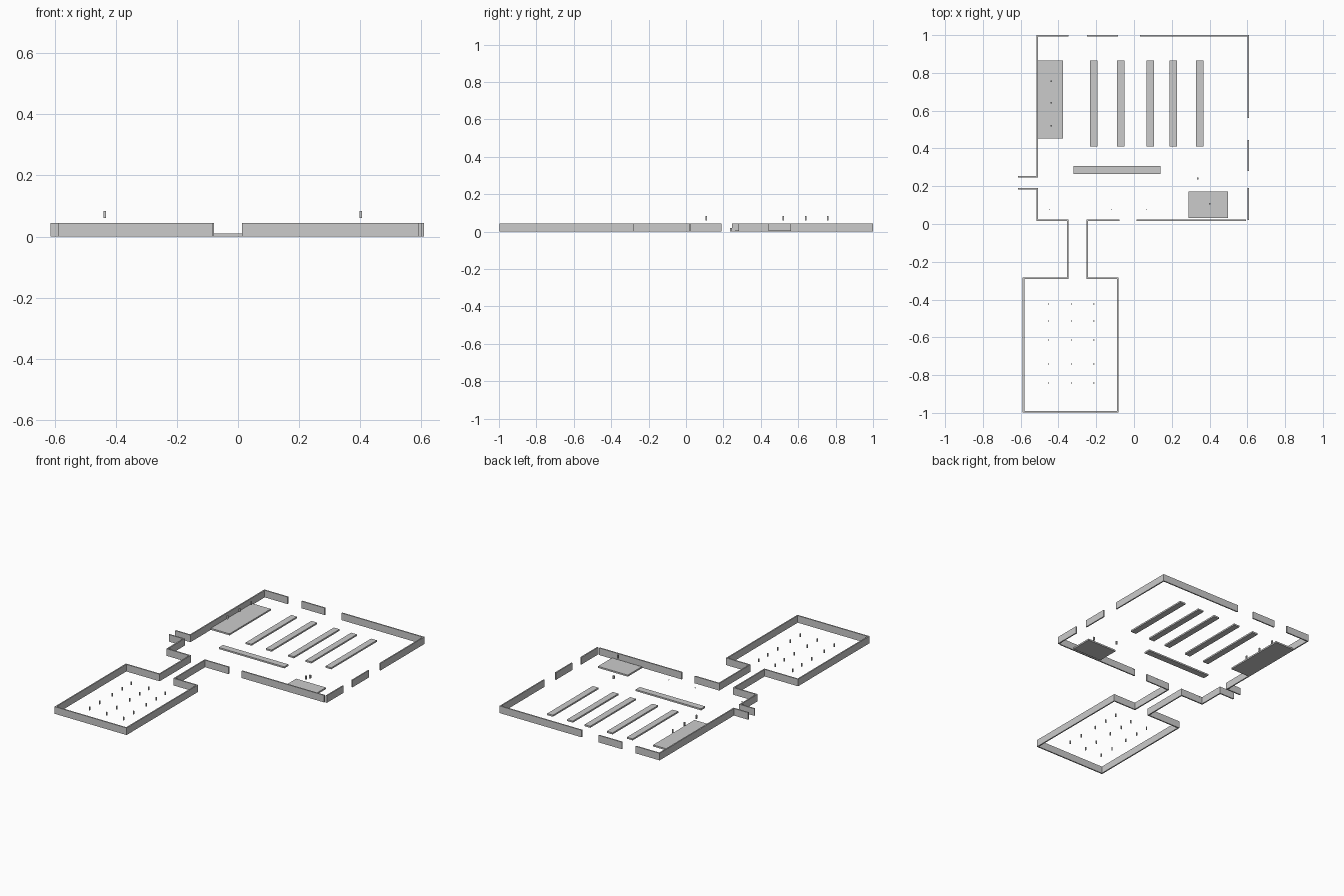
import bpy, bmesh
from mathutils import Matrix, Vector

if "Cube" in bpy.data.objects:
    bpy.data.objects.remove(bpy.data.objects["Cube"])


def boxes(name, items):
    """One object made of axis-aligned boxes: (x0, x1, y0, y1, z0, z1)."""
    bm = bmesh.new()
    for x0, x1, y0, y1, z0, z1 in items:
        m = Matrix.Translation(((x0 + x1) / 2, (y0 + y1) / 2, (z0 + z1) / 2))
        m = m @ Matrix.Diagonal((x1 - x0, y1 - y0, z1 - z0, 1))
        bmesh.ops.create_cube(bm, size=1, matrix=m)
    me = bpy.data.meshes.new(name)
    bm.to_mesh(me)
    bm.free()
    ob = bpy.data.objects.new(name, me)
    bpy.context.collection.objects.link(ob)
    return ob


WALL_H = 0.045
T = 0.008


def wall(name, pts):
    """Continuous wall with mitred corners following an open centre line."""
    P = [Vector(p) for p in pts]
    dirs = [(b - a).normalized() for a, b in zip(P, P[1:])]
    norms = [Vector((-d.y, d.x)) for d in dirs]
    bm = bmesh.new()
    rings = []
    for i, p in enumerate(P):
        if i == 0:
            o = norms[0]
        elif i == len(P) - 1:
            o = norms[-1]
        else:
            o = norms[i - 1] + norms[i]   # right-angle mitre
        a, b = p + o * T / 2, p - o * T / 2
        rings.append([bm.verts.new((q.x, q.y, z))
                      for q, z in ((a, 0), (b, 0), (b, WALL_H), (a, WALL_H))])
    for r, s in zip(rings, rings[1:]):
        for k in range(4):
            n = (k + 1) % 4
            bm.faces.new((r[k], r[n], s[n], s[k]))
    bm.faces.new(rings[0])
    bm.faces.new(rings[-1])
    bmesh.ops.recalc_face_normals(bm, faces=bm.faces)
    me = bpy.data.meshes.new(name)
    bm.to_mesh(me)
    bm.free()
    bpy.context.collection.objects.link(bpy.data.objects.new(name, me))


# Back room, corridor and front hall outline, broken at the doorways
wall("back_room_and_corridor_wall", [
    (-0.614, 0.187), (-0.511, 0.187), (-0.511, 0.021), (-0.351, 0.021),
    (-0.351, -0.286), (-0.585, -0.286), (-0.585, -0.994), (-0.087, -0.994),
    (-0.087, -0.286), (-0.247, -0.286), (-0.247, 0.021), (-0.078, 0.021)])
wall("hall_left_wall", [(-0.614, 0.251), (-0.511, 0.251), (-0.511, 0.996), (-0.347, 0.996)])
wall("hall_front_wall", [(0.013, 0.021), (0.592, 0.021)])
wall("window_pier", [(-0.25, 0.996), (-0.086, 0.996)])
wall("hall_corner_wall", [(0.033, 0.996), (0.605, 0.996), (0.605, 0.56)])
wall("right_wall_middle", [(0.605, 0.444), (0.605, 0.28)])
wall("right_wall_front", [(0.605, 0.19), (0.605, 0.021)])

# Low slabs: shelf rows, counter and two platforms
SLAB = 0.01
boxes("shelf_rows", [(x - 0.02, x + 0.02, 0.409, 0.866, 0, SLAB)
                     for x in (-0.212, -0.071, 0.086, 0.208, 0.348)])
boxes("counter", [(-0.32, 0.139, 0.265, 0.306, 0, SLAB)])
boxes("left_platform", [(-0.509, -0.376, 0.452, 0.866, 0, SLAB)])
boxes("right_platform", [(0.288, 0.497, 0.032, 0.172, 0, SLAB)])


def markers(name, spots, size, z0, z1):
    h = size / 2
    boxes(name, [(x - h, x + h, y - h, y + h, z0, z1) for x, y in spots])


# Small upright markers
markers("raised_markers", [(-0.437, 0.757), (-0.437, 0.641), (-0.437, 0.52), (0.402, 0.108)],
        0.008, 0.061, 0.084)
markers("hall_marker", [(0.338, 0.241)], 0.009, 0, 0.02)
markers("room_markers", [(x, y) for x in (-0.452, -0.331, -0.213)
                         for y in (-0.423, -0.514, -0.614, -0.742, -0.842)],
        0.006, 0, 0.021)
markers("floor_studs", [(-0.446, 0.077), (-0.118, 0.077), (0.067, 0.077)], 0.004, 0, 0.005)
